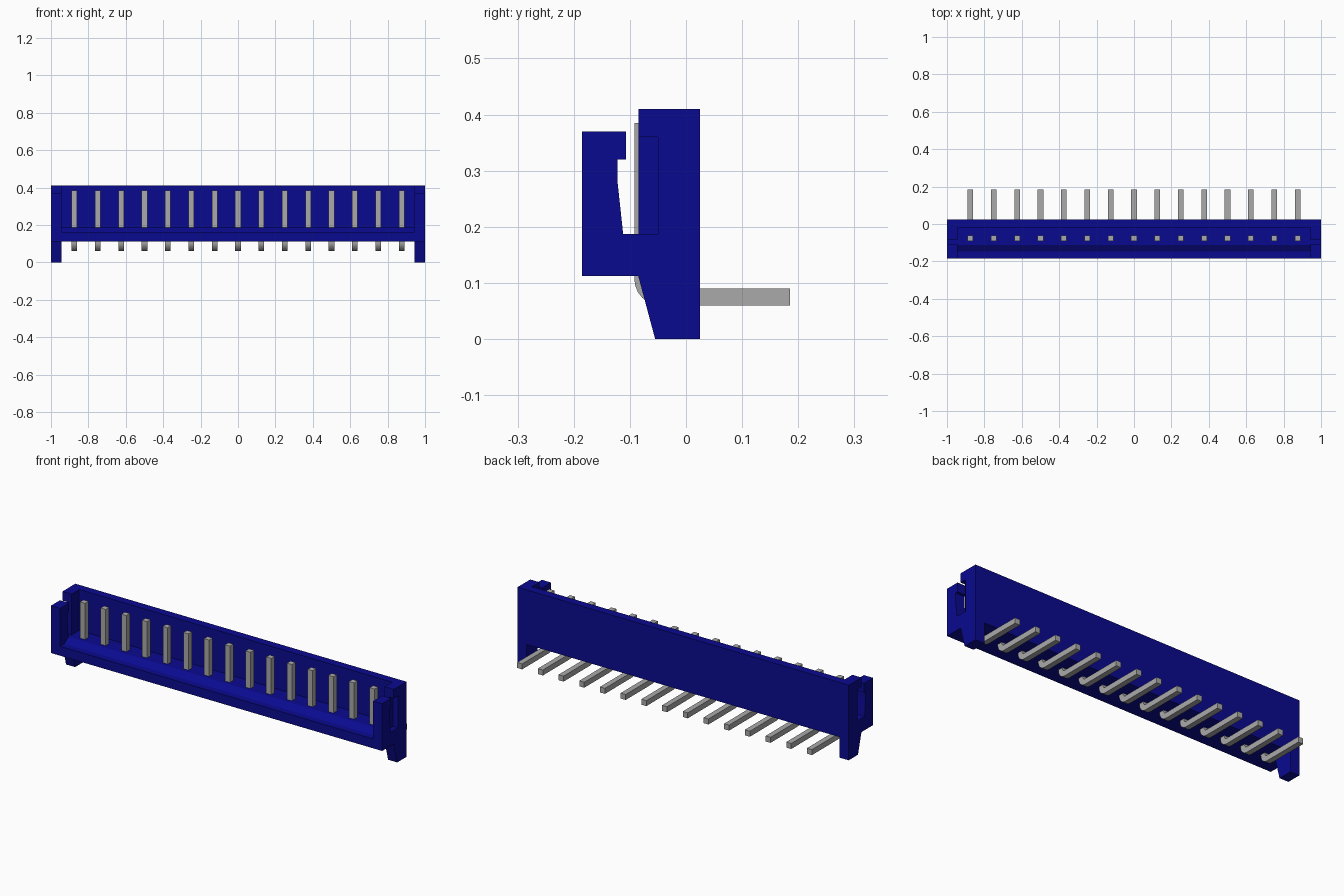
import bpy, bmesh, math

cube = bpy.data.objects.get("Cube")
if cube:
    bpy.data.objects.remove(cube, do_unlink=True)


def make_material(name, rgb):
    m = bpy.data.materials.new(name)
    m.use_nodes = True
    m.diffuse_color = (*rgb, 1)
    m.node_tree.nodes["Principled BSDF"].inputs["Base Color"].default_value = (*rgb, 1)
    return m


BLUE = make_material("dark blue plastic", (0.003, 0.003, 0.28))
GREY = make_material("pin metal", (0.40, 0.40, 0.40))


def extrude_x(name, profile, x0, x1, mat):
    """Closed (y, z) profile extruded from x0 to x1."""
    bm = bmesh.new()
    face = bm.faces.new([bm.verts.new((x0, y, z)) for y, z in profile])
    ext = bmesh.ops.extrude_face_region(bm, geom=[face])
    moved = [v for v in ext["geom"] if isinstance(v, bmesh.types.BMVert)]
    bmesh.ops.translate(bm, verts=moved, vec=(x1 - x0, 0, 0))
    bmesh.ops.recalc_face_normals(bm, faces=bm.faces)
    me = bpy.data.meshes.new(name)
    bm.to_mesh(me)
    bm.free()
    me.materials.append(mat)
    ob = bpy.data.objects.new(name, me)
    bpy.context.collection.objects.link(ob)
    return ob


FRONT, BACK, BASE, FLOOR, TOP = -0.185, 0.025, 0.112, 0.187, 0.41
INNER, SKIN = 0.945, 0.972

# Floor with sloped front lip, joined to the back wall
extrude_x("floor_and_back_wall", [
    (FRONT, BASE), (BACK, BASE), (BACK, TOP), (-0.02, TOP), (-0.02, FLOOR),
    (-0.112, FLOOR), (-0.148, 0.163), (FRONT, 0.163)], -INNER, INNER, BLUE)

# End walls: hooked front prong, slot, rear pillar and tapered foot
prong_and_slot = [(-0.085, FLOOR), (-0.112, FLOOR), (-0.122, 0.28), (-0.122, 0.32),
                  (-0.107, 0.32), (-0.107, 0.37), (FRONT, 0.37), (FRONT, BASE)]
foot = [(-0.085, BASE), (-0.055, 0), (BACK, 0), (BACK, TOP), (-0.085, TOP)]
recess = [(-0.085, 0.36), (-0.05, 0.36), (-0.05, FLOOR)]
for side, s in (("left", 1), ("right", -1)):
    extrude_x(side + "_end_wall", foot + prong_and_slot, s * INNER, s * SKIN, BLUE)
    # Outer layer carries the shallow recess in the pillar
    extrude_x(side + "_end_wall_outer", foot + recess + prong_and_slot[1:],
              s * SKIN, s, BLUE)

# Right-angle pins with a rounded outer bend
bend = [(-0.045 - 0.047 * math.cos(a), 0.107 - 0.047 * math.sin(a))
        for a in (math.radians(15 * i) for i in range(7))]
inner_bend = [(-0.045 - 0.017 * math.cos(a), 0.107 - 0.017 * math.sin(a))
              for a in (math.radians(90 - 15 * i) for i in range(7))]
pin = [(-0.092, 0.385)] + bend + [(0.185, 0.06), (0.185, 0.09)] + inner_bend + [(-0.062, 0.385)]
for i in range(15):
    x = (i - 7) * 0.125
    extrude_x(f"pin_{i + 1:02d}", pin, x - 0.015, x + 0.015, GREY)
